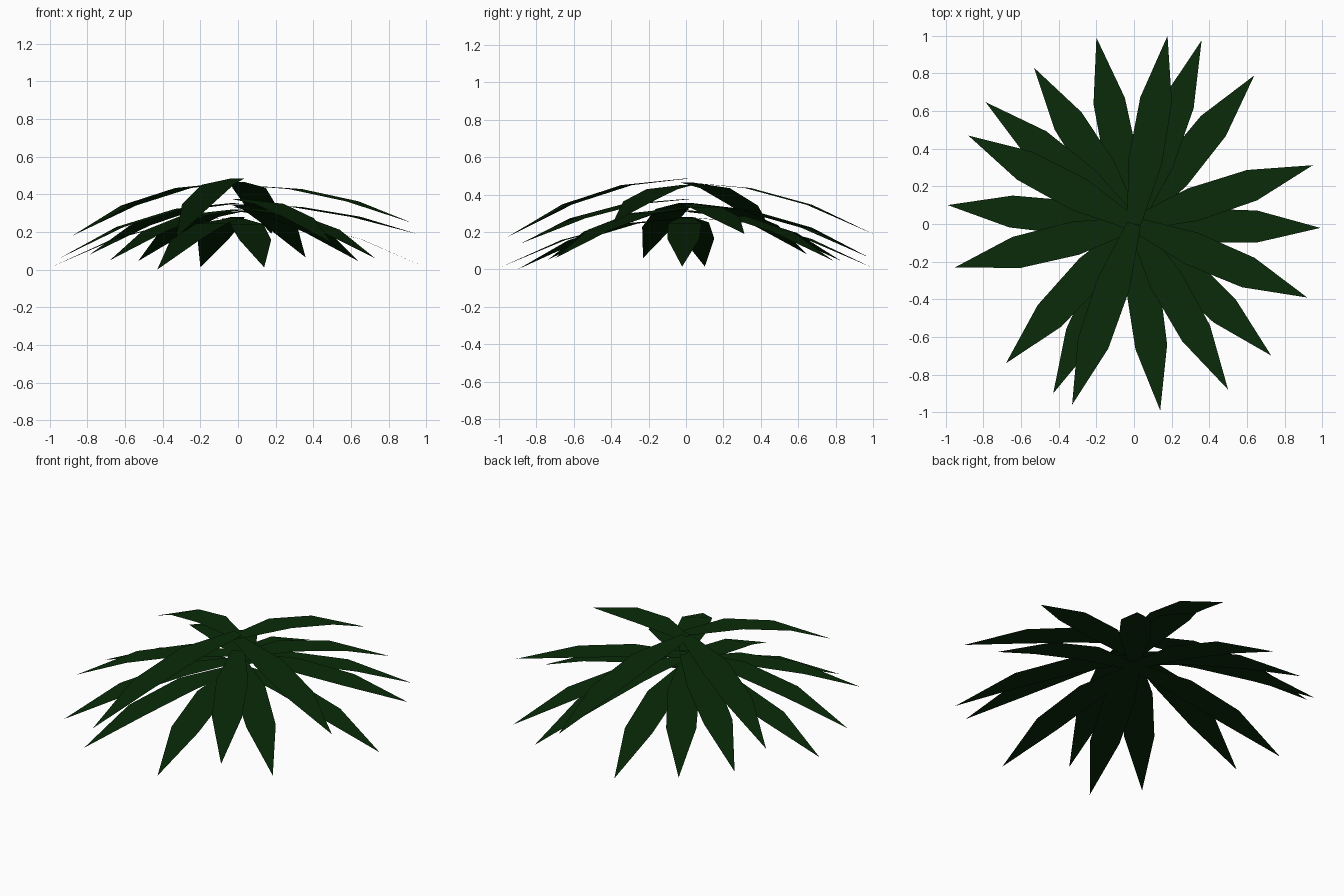
import bpy
from math import radians, cos, sin

# dark green leaf colour
green = bpy.data.materials.new("leaf_green")
green.diffuse_color = (0.003, 0.024, 0.003, 1)

# leaf outline: (fraction of length, half width)
OUTLINE = [(0.0, 0.037), (0.33, 0.09), (0.66, 0.085), (1.0, 0.0)]

# each leaf: (direction in degrees, tip radius, base height, tip height)
LEAVES = [
    (-1.2, 0.99, 0.275, 0.015), (18.2, 1.00, 0.35, 0.19), (51, 1.016, 0.315, 0.045),
    (69.8, 1.04, 0.345, 0.065), (79.9, 1.015, 0.465, 0.19), (101.4, 1.01, 0.28, 0.012),
    (122.6, 0.985, 0.31, 0.045), (140.6, 1.02, 0.355, 0.08), (151.9, 0.998, 0.465, 0.18),
    (174.2, 0.995, 0.28, 0.015), (193.6, 0.977, 0.355, 0.06), (227.4, 1.005, 0.32, 0.05),
    (244.5, 0.997, 0.275, 0.0), (251.1, 1.015, 0.485, 0.17), (278, 1.00, 0.27, 0.012),
    (299.6, 1.012, 0.375, 0.14), (316.2, 1.01, 0.33, 0.06), (337, 1.00, 0.45, 0.25),
]


def leaf(name, angle, radius, base_z, tip_z):
    """Flat three-segment blade that droops along a parabola."""
    a = radians(angle)
    verts = []
    for t, w in OUTLINE:
        r = radius * t
        z = base_z - (base_z - tip_z) * t * t
        for side in ((-w, w) if w else (0,)):
            verts.append((r * cos(a) - side * sin(a), r * sin(a) + side * cos(a), z))
    faces = [(0, 2, 3, 1), (2, 4, 5, 3), (4, 6, 5)]
    mesh = bpy.data.meshes.new(name)
    mesh.from_pydata(verts, [], faces)
    mesh.materials.append(green)
    # foliage shading: all normals point up
    mesh.normals_split_custom_set_from_vertices([(0, 0, 1)] * len(verts))
    obj = bpy.data.objects.new(name, mesh)
    bpy.context.collection.objects.link(obj)


# rosette of drooping leaves
for i, spec in enumerate(LEAVES):
    leaf(f"leaf_{i + 1:02d}", *spec)
